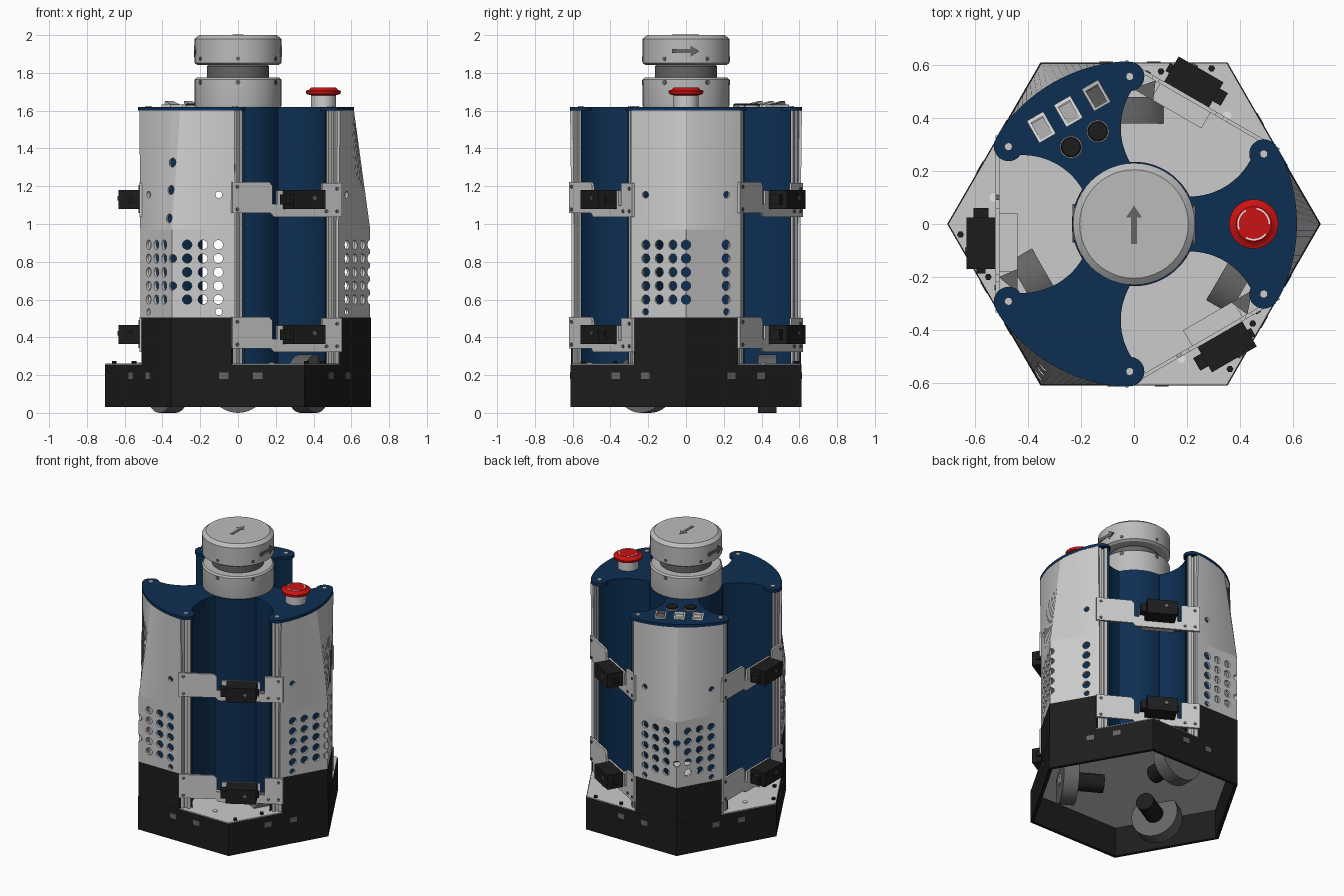
import bpy, bmesh
from math import sin, cos, pi, radians, sqrt, atan2
from mathutils import Matrix, Vector

if "Cube" in bpy.data.objects:
    bpy.data.objects.remove(bpy.data.objects["Cube"])


def material(name, *rgb):
    m = bpy.data.materials.new(name)
    m.use_nodes = True
    m.diffuse_color = (*rgb, 1)
    m.node_tree.nodes["Principled BSDF"].inputs["Base Color"].default_value = (*rgb, 1)
    return m


LIGHT = material("light grey", .6, .6, .6)
SILVER = material("silver", .5, .5, .5)
GREY = material("dark grey", .13, .13, .13)
BLACK = material("black", .012, .012, .012)
BLUE = material("navy blue", .004, .028, .085)
RED = material("red", .6, .006, .006)
WHITE = material("white", .8, .8, .8)


def turn(deg):
    return Matrix.Rotation(radians(deg), 4, 'Z')


def at(x, y, z=0):
    return Matrix.Translation((x, y, z))


# Local (x, y, z) becomes (tangent, height, radius)
STAND = Matrix(((0, 0, 1, 0), (1, 0, 0, 0), (0, 1, 0, 0), (0, 0, 0, 1)))
IDENT = Matrix()


def finish(name, bm, mat, frame=IDENT, angle=30):
    bmesh.ops.transform(bm, matrix=frame, verts=bm.verts)
    bmesh.ops.recalc_face_normals(bm, faces=bm.faces)
    me = bpy.data.meshes.new(name)
    bm.to_mesh(me)
    bm.free()
    me.materials.append(mat)
    ob = bpy.data.objects.new(name, me)
    bpy.context.collection.objects.link(ob)
    ob["smooth"] = angle
    return ob


def add_prism(bm, pts, z0, z1, frame=IDENT):
    lo = [bm.verts.new(frame @ Vector((x, y, z0))) for x, y in pts]
    hi = [bm.verts.new(frame @ Vector((x, y, z1))) for x, y in pts]
    bm.faces.new(lo[::-1])
    bm.faces.new(hi)
    for i in range(len(pts)):
        j = (i + 1) % len(pts)
        bm.faces.new((lo[i], lo[j], hi[j], hi[i]))


def prism(name, pts, z0, z1, mat, frame=IDENT):
    bm = bmesh.new()
    add_prism(bm, pts, z0, z1, frame)
    return finish(name, bm, mat)


def arc(r, a, b, n, cx=0, cy=0):
    return [(cx + r * cos(radians(a + (b - a) * i / n)),
             cy + r * sin(radians(a + (b - a) * i / n))) for i in range(n + 1)]


def circle(r, n=32, cx=0, cy=0):
    return arc(r, 0, 360, n, cx, cy)[:-1]


def rect(x0, x1, y0, y1):
    return [(x0, y0), (x1, y0), (x1, y1), (x0, y1)]


def lathe(name, profile, mat, frame=IDENT, n=48):
    bm = bmesh.new()
    rings = [[bm.verts.new((x, y, z)) for x, y in circle(r, n)] for r, z in profile]
    for a, b in zip(rings, rings[1:]):
        for i in range(n):
            j = (i + 1) % n
            bm.faces.new((a[i], a[j], b[j], b[i]))
    bm.faces.new(rings[0][::-1])
    bm.faces.new(rings[-1])
    return finish(name, bm, mat, frame)


def spin(pts, deg):
    return [tuple((turn(deg) @ Vector((x, y, 0))).xy) for x, y in pts]


def mirrored(pts):
    return [(x, -y) for x, y in reversed(pts)]


# Base tray: hexagonal wall open below, deck on top
HEX_R, BASE_TOP = .705, .255
bm = bmesh.new()
outer, inner = circle(HEX_R, 6), circle(HEX_R - .025, 6)
for i in range(6):
    j = (i + 1) % 6
    add_prism(bm, [outer[i], outer[j], inner[j], inner[i]], .03, BASE_TOP)
finish("base_wall", bm, BLACK)
prism("base_deck", circle(HEX_R - .004, 6), .235, .262, LIGHT)

# Wheels with hubs
for a in (90, 210, 330):
    f = turn(a) @ STAND
    prism("wheel", circle(.155, 40, 0, .155), .38, .48, GREY, f)
    prism("wheel_hub", circle(.04, 6, 0, .155), .35, .49, SILVER, f)
    prism("motor", circle(.06, 24, 0, .155), .2, .38, BLACK, f)

# Bay outline shared by the top plate and the inner walls
BAY_D, BAY_R, HUB_R, TIP = .42, .26, .235, (.474, -.292)
hub_half = arc(HUB_R, -33.9, 0, 8)
half = arc(.055, -31.6, 145, 12, *TIP) + arc(BAY_R, -90, -149, 14, BAY_D) + hub_half
bay = half + mirrored(half[:-1])
outline = []
for a in (0, 120, 240):
    outline += spin(arc(.615, -26, 26, 20), a) + spin(bay, a + 60)
prism("top_plate", outline, 1.6, 1.62, BLUE)

wall_half = arc(BAY_R, -72, -149, 18, BAY_D) + hub_half
wall = wall_half + mirrored(wall_half[:-1])
back = [(x - .008, y * 1.03) for x, y in wall]
for a in (60, 180, 300):
    prism("bay_wall", wall + back[::-1], .262, 1.6, BLUE, turn(a))

# Slotted corner posts
side = [(-.03, -.03), (-.009, -.03), (-.009, -.016), (.009, -.016), (.009, -.03)]
post = [p for q in range(4) for p in spin(side, q * 90)]
# Sensor bracket outline with raised ears
bracket = [(-.335, .02), (-.1, .02), (-.08, 0), (.335, 0), (.335, .18), (.215, .18),
           (.215, .06), (.19, .06), (.19, .14), (-.06, .14), (-.06, .07),
           (-.09, .07), (-.09, .165), (-.11, .185), (-.335, .185)]
for a in (60, 180, 300):
    f = turn(a)
    for s in (-1, 1):
        prism("post", post, .262, 1.6, SILVER, f @ at(TIP[0], s * TIP[1]))
        prism("plate_bolt", circle(.015, 16), 1.62, 1.626, LIGHT, f @ at(TIP[0], s * TIP[1]))
    for z in (.322, 1.037):
        g = f @ at(0, 0, z)
        prism("bracket", bracket, .508, .522, LIGHT, g @ STAND)
        prism("sensor_shelf", rect(.44, .51, -.04, .18), .02, .03, LIGHT, g)
        prism("gusset", [(.44, .17), (.44, .26), (.51, .2)], .03, .045, GREY, g)
        prism("sensor", rect(.522, .632, -.025, .17), .043, .143, BLACK, g)
        prism("sensor_knob", rect(.55, .605, -.06, -.025), .065, .12, BLACK, g)
        prism("sensor_cap", rect(.56, .595, .17, .186), .075, .11, BLACK, g)
        prism("sensor_button", circle(.012, 12, .1, .1), .632, .638, GREY, g @ STAND)
        for t, h in ((-.305, .04), (-.305, .16), (.305, .03), (.305, .15), (.24, .03)):
            prism("bracket_bolt", circle(.01, 10, t, h), .522, .527, GREY, g @ STAND)
    for u, t in ((.655, .04), (.55, .2)):
        prism("deck_bolt", circle(.013, 6, u, t), .262, .275, BLACK, f)
    prism("deck_ring", circle(.016, 16, .53, -.1), .262, .267, WHITE, f)


# Outer shells: hexagon corner below, blending to a round arc on top
def corner(v):
    return .7 - abs(v) / sqrt(3)


def shell(arm, holes):
    bm = bmesh.new()
    vs = [-.29 + .58 * i / 24 for i in range(25)]
    rows = [[bm.verts.new((corner(v) if z < 1 else sqrt(.614 ** 2 - v * v), v, z)) for v in vs]
            for z in (.5, .97, 1.6)]
    for lo, hi in zip(rows, rows[1:]):
        for i in range(24):
            bm.faces.new((lo[i], lo[i + 1], hi[i + 1], hi[i]))
    ob = finish("shell", bm, LIGHT, angle=5)
    solid = ob.modifiers.new("thickness", 'SOLIDIFY')
    solid.thickness, solid.offset = .015, -1
    bm = bmesh.new()
    for v, z, r in holes:
        tilt = 0 if abs(v) < .04 else (30 if v > 0 else -30)
        m = at(corner(v), v, z) @ turn(tilt) @ STAND
        add_prism(bm, circle(r, 14), -.12, .06, m)
    cutter = finish("hole_cutter", bm, GREY)
    cutter.hide_render = True
    cut = ob.modifiers.new("holes", 'BOOLEAN')
    cut.object, cut.operation, cut.solver = cutter, 'DIFFERENCE', 'EXACT'
    dg = bpy.context.evaluated_depsgraph_get()
    me = bpy.data.meshes.new_from_object(ob.evaluated_get(dg))
    ob.modifiers.clear()
    ob.data = me
    me.transform(turn(arm))
    bpy.data.objects.remove(cutter)


HOLE_ROWS = [.6 + .0725 * i for i in range(5)]
sides = [s * c for s in (-1, 1) for c in (.07, .142, .213)]
slots = [(s * .215, z, .018) for s in (-1, 1) for z in (.535, 1.155)]
for arm in (0, 120, 240):
    cols = [-.213, -.142, -.07, 0, .213] if arm == 0 else sides
    holes = slots + [(v, z, .025) for v in cols for z in HOLE_ROWS]
    if arm:
        holes += [(0, HOLE_ROWS[i], .022) for i in (1, 3)]
    if arm == 240:
        holes += [(-.03, z, .024) for z in (1.03, 1.18, 1.325)]
    shell(arm, holes)
    # Dark skirt below each shell
    edge = [(corner(v) + .003, v) for v in (-.275, 0, .275)]
    skirt = edge + [(x - .025, y) for x, y in reversed(edge)]
    prism("skirt", skirt, .255, .505, BLACK, turn(arm))

# Scanner: lower drum, neck, rotating head
lathe("scanner_base", [(.228, 1.62), (.23, 1.63), (.23, 1.765), (.22, 1.775)], SILVER)
lathe("scanner_neck", [(.165, 1.77), (.165, 1.835), (.15, 1.85)], GREY)
lathe("scanner_head", [(.215, 1.842), (.23, 1.852), (.23, 1.98), (.205, 2)], SILVER)
arrow = [(-.011, -.075), (.011, -.075), (.011, .025), (.03, .025), (0, .07),
         (-.03, .025), (-.011, .025)]
prism("top_arrow", arrow, 1.997, 2.002, GREY)
for a in (0, 180):
    flat = [(y, x) for x, y in arrow]
    prism("side_arrow", flat, .223, .232, GREY, turn(a) @ at(0, 0, 1.915) @ STAND)
for a in range(30, 390, 60):
    prism("scanner_bolt", circle(.013, 12), .22, .233, GREY, turn(a) @ at(0, 0, 1.75) @ STAND)
    prism("head_bolt", circle(.011, 12), .22, .233, GREY, turn(a) @ at(0, 0, 1.875) @ STAND)

# Emergency stop button
stop = at(.452, 0)
lathe("stop_collar", [(.066, 1.62), (.066, 1.685)], LIGHT, stop)
lathe("stop_button", [(.06, 1.68), (.09, 1.688), (.093, 1.705), (.078, 1.71), (.066, 1.722)],
      RED, stop)
for a in (0, 120, 240):
    ring = arc(.062, a, a + 80, 10) + arc(.056, a + 80, a, 10)
    prism("stop_mark", ring, 1.72, 1.7235, WHITE, stop)

# Rocker switches and push buttons
for i, (x, y) in enumerate([(-.35, .365), (-.248, .425), (-.143, .485)]):
    f = at(x, y, 1.62) @ turn(30)
    prism("switch_frame", rect(-.036, .036, -.048, .048), 0, .012, WHITE if i < 2 else SILVER, f)
    tilted = f @ Matrix.Rotation(radians(14), 4, 'X')
    prism("switch_rocker", rect(-.026, .026, -.036, .036), .002, .022,
          LIGHT if i < 2 else GREY, tilted)
for x, y in ((-.238, .29), (-.137, .35)):
    lathe("button_rim", [(.042, 1.62), (.042, 1.628)], SILVER, at(x, y))
    lathe("push_button", [(.038, 1.62), (.038, 1.634), (.034, 1.637)], BLACK, at(x, y))

# Small ports on the base walls
for a in range(30, 390, 60):
    for t in (-.1, .08):
        prism("base_port", rect(t, t + .05, .18, .215), .608, .613, GREY, turn(a) @ STAND)

# Smooth round surfaces, keep edges sharp
for ob in list(bpy.context.scene.objects):
    if ob.type == 'MESH' and "smooth" in ob:
        bpy.ops.object.select_all(action='DESELECT')
        ob.select_set(True)
        bpy.context.view_layer.objects.active = ob
        bpy.ops.object.shade_smooth_by_angle(angle=radians(ob["smooth"]))
